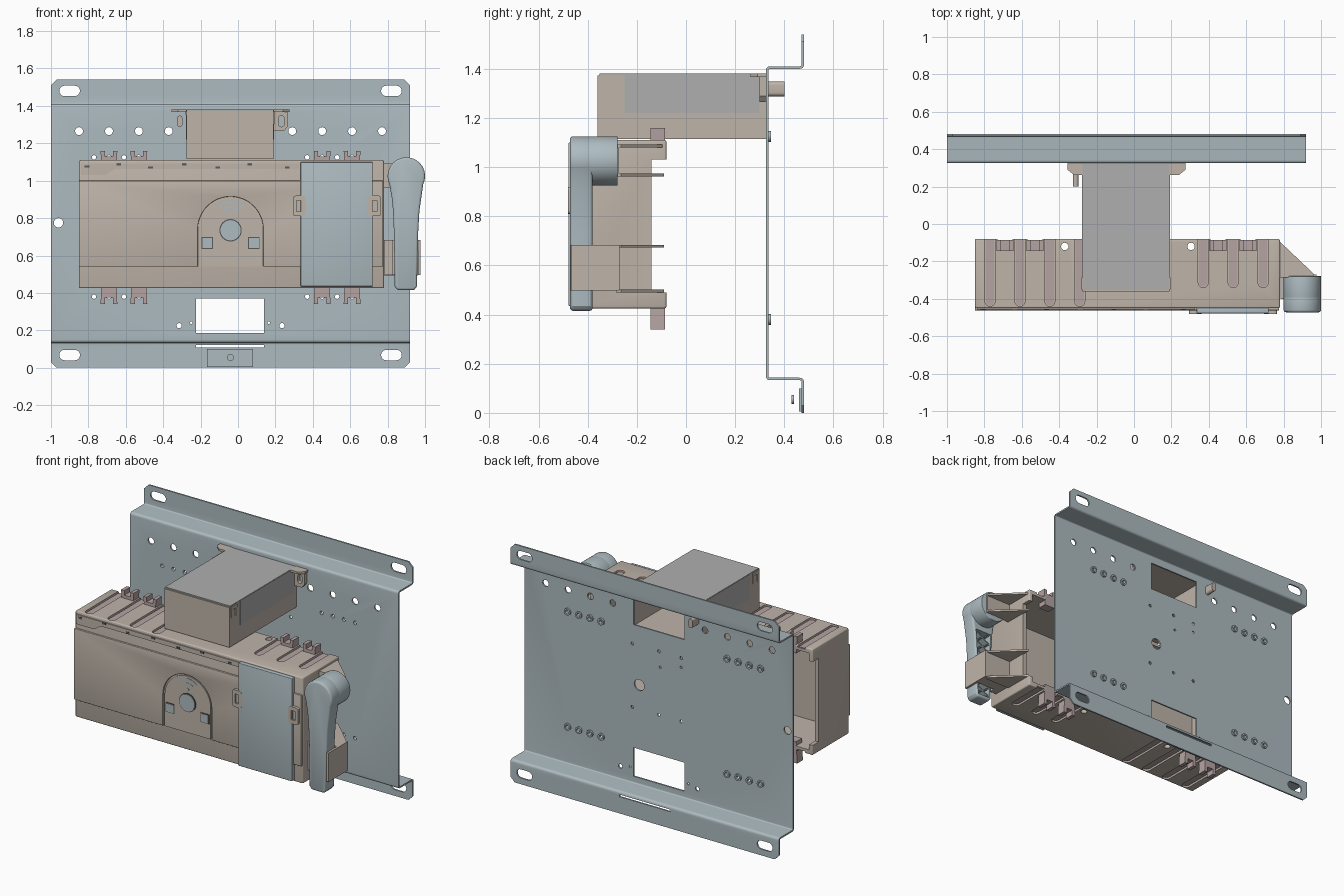
import bpy, bmesh, math

if "Cube" in bpy.data.objects:
    bpy.data.objects.remove(bpy.data.objects["Cube"])

CX = -0.04   # symmetry line of the mounting plate
CZ = 0.7675  # mid height of the switch body


def material(name, rgb):
    m = bpy.data.materials.new(name)
    m.diffuse_color = (*rgb, 1)
    m.use_nodes = True
    m.node_tree.nodes["Principled BSDF"].inputs["Base Color"].default_value = m.diffuse_color
    return m


STEEL = material("blue_grey", (0.42, 0.50, 0.53))
BEIGE = material("beige", (0.52, 0.46, 0.40))
PINK = material("pink_grey", (0.47, 0.37, 0.37))
GREY = material("grey", (0.43, 0.43, 0.43))
DARK = material("dark", (0.10, 0.10, 0.10))


# 2D outlines
def arc(u, v, r, a0, a1, n=16):
    return [(u + r * math.cos(math.radians(a0 + (a1 - a0) * i / n)),
             v + r * math.sin(math.radians(a0 + (a1 - a0) * i / n))) for i in range(n + 1)]


def circle(u, v, r, n=24):
    return arc(u, v, r, 0, 360, n)[:-1]


def rect(u0, u1, v0, v1):
    return [(u0, v0), (u1, v0), (u1, v1), (u0, v1)]


def stadium(u, v, w, h):
    """Obround, longest along u."""
    d, r = (w - h) / 2, h / 2
    return arc(u + d, v, r, -90, 90, 10) + arc(u - d, v, r, 90, 270, 10)


def fillet(pts, n=4):
    """Round each (u, v, radius) corner."""
    out = []
    for i, (u, v, r) in enumerate(pts):
        if r == 0:
            out.append((u, v))
            continue
        ends = []
        for q in (pts[i - 1], pts[(i + 1) % len(pts)]):
            d = math.hypot(q[0] - u, q[1] - v)
            ends.append((u + (q[0] - u) * r / d, v + (q[1] - v) * r / d))
        (a, b), (c, e) = ends
        for k in range(n + 1):
            t = k / n
            out.append(((1 - t) ** 2 * a + 2 * t * (1 - t) * u + t * t * c,
                        (1 - t) ** 2 * b + 2 * t * (1 - t) * v + t * t * e))
    return out


# Solids: each shape is (axis, outline, start, end)
def box(x0, x1, y0, y1, z0, z1):
    return ('z', rect(x0, x1, y0, y1), z0, z1)


def finish(ob):
    ob.data.shade_smooth()
    ob.data.set_sharp_from_angle(angle=math.radians(32))


def bake(ob):
    dg = bpy.context.evaluated_depsgraph_get()
    me = bpy.data.meshes.new_from_object(ob.evaluated_get(dg))
    ob.modifiers.clear()
    ob.data = me
    finish(ob)


def solid(name, shapes, mat=None, bevel=0):
    place = {'x': lambda u, v, w: (w, u, v), 'y': lambda u, v, w: (u, w, v),
             'z': lambda u, v, w: (u, v, w)}
    bm = bmesh.new()
    for axis, pts, a, b in shapes:
        lo = [bm.verts.new(place[axis](u, v, a)) for u, v in pts]
        hi = [bm.verts.new(place[axis](u, v, b)) for u, v in pts]
        bm.faces.new(lo)
        bm.faces.new(hi[::-1])
        for i in range(len(pts)):
            j = (i + 1) % len(pts)
            bm.faces.new((lo[i], hi[i], hi[j], lo[j]))
    bmesh.ops.recalc_face_normals(bm, faces=bm.faces[:])
    me = bpy.data.meshes.new(name)
    bm.to_mesh(me)
    bm.free()
    ob = bpy.data.objects.new(name, me)
    bpy.context.collection.objects.link(ob)
    if mat:
        me.materials.append(mat)
    finish(ob)
    if bevel:
        m = ob.modifiers.new("bevel", 'BEVEL')
        m.width, m.segments, m.limit_method = bevel, 3, 'ANGLE'
        m.angle_limit = math.radians(40)
        bake(ob)
    return ob


def cut(ob, shapes):
    cutter = solid("cutter", shapes)
    cutter.hide_render = True
    m = ob.modifiers.new("cut", 'BOOLEAN')
    m.object, m.operation, m.solver = cutter, 'DIFFERENCE', 'EXACT'
    bake(ob)
    bpy.data.objects.remove(cutter)


def mir(x):
    return 2 * CX - x


# Folded mounting plate
fold = fillet([(.47, 0, 0), (.47, .133, .008), (.325, .133, .018), (.325, 1.41, .018),
               (.47, 1.41, .008), (.47, 1.54, 0), (.48, 1.54, 0), (.48, 1.40, .018),
               (.335, 1.40, .008), (.335, .143, .008), (.48, .143, .018), (.48, 0, 0)])
plate = solid("mounting_plate", [('x', fold, -1, .92)], STEEL)
nut_spots = [(x, z) for z in (.38, 1.125)
             for x in (-.77, -.69, -.61, -.53, .37, .45, .53, .61)]
holes = [('y', circle(x, 1.265, .021), .3, .4)
         for x in (-.85, -.69, -.53, -.37, .29, .45, .61, .77)]
holes += [('y', circle(x, z, .012, 12), .3, .4) for x, z in nut_spots]
holes += [('y', circle(x, z, .01, 12), .3, .4) for x in (-.2, CX, .15) for z in (.63, 1.04)]
holes += [('y', circle(x, z, r, 12), .3, .4) for x, z, r in
          ((-.315, .225, .014), (.235, .225, .014), (-.25, .24, .007), (.165, .24, .007),
           (-.05, .94, .008), (-.2, .98, .008))]
holes += [('y', circle(.1, .785, .036), .3, .4), ('y', circle(-.96, .775, .025), .3, .4),
          ('y', rect(-.225, .14, .185, .37), .3, .4), ('y', rect(-.225, .14, 1.165, 1.35), .3, .4),
          ('y', rect(-.225, .14, .108, .122), .45, .5)]
for x in (-.9, .82):
    holes += [('y', stadium(x, z, .11, .056), .45, .5) for z in (.068, 1.48)]
for x, s in ((-1, 1), (.92, -1)):       # clipped corners
    for z, t in ((0, 1), (1.54, -1)):
        holes.append(('y', [(x - s * .02, z - t * .02), (x + s * .05, z - t * .02),
                            (x - s * .02, z + t * .05)], .45, .5))
cut(plate, holes)
nuts = solid("press_nuts", [('y', circle(x, z, .022, 16), .334, .346) for x, z in nut_spots], STEEL)
cut(nuts, [('y', circle(x, z, .012, 12), .3, .4) for x, z in nut_spots])

# Earth terminal on the lower flange
solid("earth_tab", [('y', rect(-.165, .08, .005, .1), .46, .471)], STEEL)
stud = solid("earth_nut", [('y', circle(CX, .055, .04), .447, .461),
                           ('y', circle(CX, .055, .03, 6), .44, .447)], STEEL)
cut(stud, [('y', circle(CX, .055, .018), .43, .455)])

# Switch body: shell open at the back
body = solid("switch_body", [box(-.85, .78, -.45, -.08, .425, 1.11)], BEIGE, .008)
cut(body, [box(-.825, .755, -.425, 0, .455, 1.08)])
cut(body, [box(-1, 1, -.14, 0, .49, 1.03)])
TERMINALS = (-.69, -.53, .45, .61)
GROOVES = [(x, -.44) for x in (-.77, -.61, -.45, -.29)] + [(x, -.34) for x in (.37, .53, .69)]
slots, strips = [], []
for x, end in GROOVES:
    for z0, z1, s0, s1 in ((1.097, 1.2, 1.085, 1.101), (.3, .438, .434, .45)):
        slots.append(('z', arc(x, end + .027, .027, 180, 360, 10) + [(x + .027, 0), (x - .027, 0)], z0, z1))
        strips.append(('z', arc(x, end + .027, .022, 180, 360, 10) + [(x + .022, -.085), (x - .022, -.085)], s0, s1))
slots += [('z', rect(x - .04, x + .04, -.14, 0), z0, z1) for x in TERMINALS for z0, z1 in ((1.0, 1.2), (.3, .5))]
slots += [('z', circle(x, -.12, .02, 16), z0, z1) for x in (-.37, .305) for z0, z1 in ((1.0, 1.2), (.3, .5))]
cut(body, slots)
solid("groove_strips", strips, PINK)


# Forked terminals above and below
def fork(x, base, notch, tip):
    return [(x - .038, base), (x - .045, tip), (x - .022, tip), (x - .022, notch),
            (x + .022, notch), (x + .022, tip), (x + .045, tip), (x + .038, base)]


solid("terminals", [('y', fork(x, *z), -.145, -.086) for x in TERMINALS
                    for z in ((1.05, 1.13, 1.16), (.48, .375, .34))], PINK)

# Front cover with arched opening, trim and controls
arch = arc(CX, .74, .175, 180, 0, 24)
solid("front_cover", [('y', [(-.85, .54), (-.215, .54)] + arch + [(.135, .54), (.775, .54), (.775, 1.0), (-.85, 1.0)],
                       -.462, -.44)], BEIGE, .003)
solid("arch_panel", [('y', [(-.205, .54)] + arc(CX, .74, .165, 180, 0, 24) + [(.125, .54)], -.457, -.44)], BEIGE)
solid("upper_trim", [('y', [(-.84, 1.03), (-.71, 1.03), (-.66, 1.062), (.325, 1.062), (.325, 1.092), (-.84, 1.092)],
                      -.457, -.44)], BEIGE)
solid("trim_ticks", [('y', rect(x, x + .025, z, z + .012), -.46, -.44) for x, z in
                     ((-.82, 1.07), (-.65, 1.08), (-.48, 1.065), (-.3, 1.08), (-.12, 1.065), (.05, 1.08), (.25, 1.065))], DARK)
solid("control_rims", [('y', circle(CX, .735, .06, 32), -.46, -.44)]
      + [('y', rect(x - .031, x + .031, .636, .698), -.46, -.44) for x in (-.165, .085)], DARK)
solid("control_faces", [('y', circle(CX, .735, .054, 32), -.463, -.44)]
      + [('y', rect(x - .026, x + .026, .641, .693), -.463, -.44) for x in (-.165, .085)], STEEL)
solid("position_marker", [('y', arc(CX, .80, r + .012, 45, 135) + arc(CX, .80, r, 135, 45), -.459, -.44)
                          for r in (.05, .08)] + [('y', circle(CX, .82, .009, 12), -.459, -.44)], STEEL)

# Blue side panel and its clips
solid("access_panel", [('y', rect(.335, .72, .435, 1.1), -.478, -.445)], STEEL, .004)
for name, x0, x1 in (("left_clip", .295, .36), ("right_clip", .695, .765)):
    c = solid(name, [('y', fillet([(x0, .81, .015), (x1, .81, .015), (x1, .92, .015), (x0, .92, .015)]), -.48, -.44)], BEIGE)
    cut(c, [('y', rect((x0 + x1) / 2 - .014, (x0 + x1) / 2 + .014, .835, .895), -.5, -.468)])

# Control box on top, bridging body and plate
tower = solid("control_box", [box(-.275, .19, -.36, .325, 1.115, 1.372)], BEIGE)
cut(tower, [box(-.255, .17, -.335, .4, 1.135, 1.355)])
solid("box_cover", [box(-.275, .19, -.352, .32, 1.37, 1.38), box(-.278, -.27, -.25, .3, 1.22, 1.378),
                    box(.185, .193, -.25, .3, 1.22, 1.378)], GREY)
solid("box_latches", [box(x - .004, x + .004, y, y + .012, 1.30, 1.372) for x in (-.275, .19) for y in (-.345, -.30)]
      + [box(x - .005, x + .005, -.35, -.285, 1.35, 1.372) for x in (-.275, .19)], BEIGE)
ears = []
for f in (lambda x: x, mir):
    ears += [('z', [(f(-.355), .325), (f(-.355), .29), (f(-.32), .262), (f(-.27), .262), (f(-.27), .325)], 1.366, 1.38),
             ('y', [(f(-.345), 1.29), (f(-.325), 1.265), (f(-.27), 1.265), (f(-.27), 1.367), (f(-.345), 1.367)], .30, .325)]
ear = solid("box_ears", ears, BEIGE)
cut(ear, [('y', [(x + b, 1.318 + a) for a, b in stadium(0, 0, .06, .03)], .2, .4) for x in (-.312, mir(-.312))])

# Triangular side brackets carrying the handle
tri = [(.775, -.09), (.96, -.265), (.96, -.28), (.775, -.28)]
solid("side_brackets", [('z', tri, z, z + .012) for z in (.49, .672, .962, 1.08)]
      + [box(.775, .96, -.285, -.272, z0, z1) for z0, z1 in ((.49, .684), (.962, 1.092))], BEIGE)
solid("handle_holder", [('z', [(.782, -.27), (.782, -.40), (.83, -.40), (.83, -.365), (.962, -.365),
                               (.962, -.468), (.976, -.468), (.976, -.27)], .497, .684)], BEIGE)

# Spare handle: boss, tapered arm, hollow ribbed back
arm = solid("handle_arm", [('y', arc(.9, 1.025, .1, -25, 205, 28) +
                            [(.822, .91), (.829, .84), (.834, .72), (.838, .435), (.852, .415),
                             (.943, .415), (.957, .435), (.963, .72), (.97, .84), (.98, .91)], -.472, -.38)], STEEL, .012)
cut(arm, [('y', [(.854, .435), (.942, .435), (.948, .72), (.96, .89), (.842, .89), (.85, .72)], -.455, -.3)])
solid("handle_boss", [('y', circle(.9, 1.025, .1, 40), -.40, -.278)], STEEL, .004)
ribs = []
for i in range(7):
    z = .44 + i * .063
    for a, b in ((.848, .952), (.952, .848)):
        ribs.append(('y', [(a, z), (b, z + .063), (b, z + .071), (a, z + .008)], -.457, -.388))
solid("handle_ribs", ribs, STEEL)
